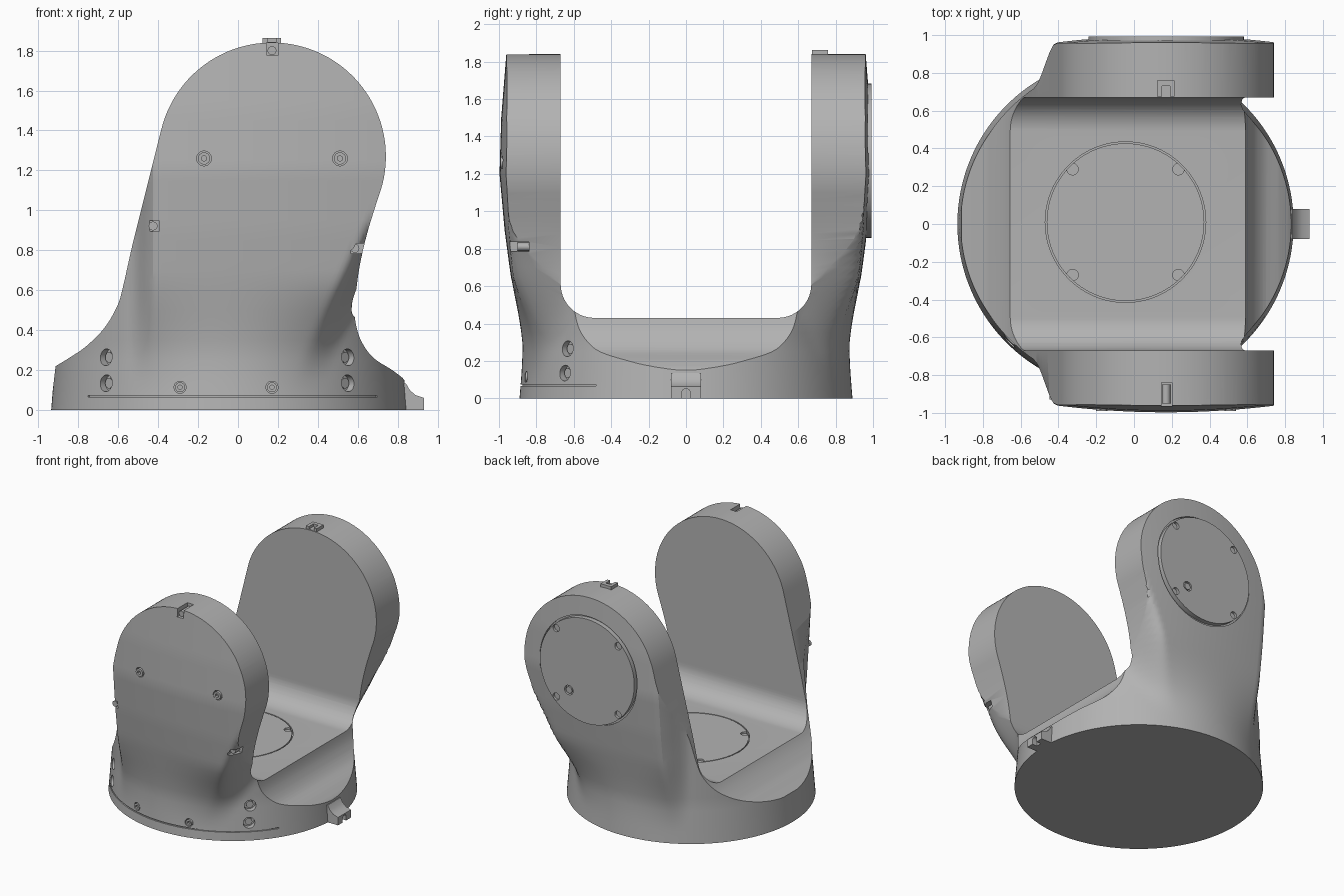
import bpy, bmesh, math
from mathutils import Vector

scene = bpy.context.scene
if "Cube" in bpy.data.objects:
    bpy.data.objects.remove(bpy.data.objects["Cube"], do_unlink=True)

gray = bpy.data.materials.new("cast gray")
gray.use_nodes = True
gray.diffuse_color = (0.45, 0.45, 0.45, 1)
gray.node_tree.nodes["Principled BSDF"].inputs["Base Color"].default_value = (0.45, 0.45, 0.45, 1)

CX, HX, HZ, HR = -0.045, 0.17, 1.27, 0.57   # base centre, head centre and radius


def finish(name, bm):
    bmesh.ops.recalc_face_normals(bm, faces=bm.faces)
    mesh = bpy.data.meshes.new(name)
    bm.to_mesh(mesh)
    bm.free()
    ob = bpy.data.objects.new(name, mesh)
    scene.collection.objects.link(ob)
    mesh.materials.append(gray)
    return ob


def prism(name, pts, axis, lo, hi):
    """Extrude a 2D outline along an axis."""
    place = {"x": lambda a, b, t: (t, a, b), "y": lambda a, b, t: (a, t, b),
             "z": lambda a, b, t: (a, b, t)}[axis]
    bm = bmesh.new()
    ends = [[bm.verts.new(place(a, b, t)) for a, b in pts] for t in (lo, hi)]
    bm.faces.new(ends[0])
    bm.faces.new(ends[1])
    n = len(pts)
    for i in range(n):
        j = (i + 1) % n
        bm.faces.new((ends[0][i], ends[0][j], ends[1][j], ends[1][i]))
    return finish(name, bm)


def box(name, x0, x1, y0, y1, z0, z1):
    return prism(name, [(x0, y0), (x1, y0), (x1, y1), (x0, y1)], "z", z0, z1)


def rod(name, start, end, r, sides=32):
    start, end = Vector(start), Vector(end)
    d = end - start
    bm = bmesh.new()
    bmesh.ops.create_cone(bm, cap_ends=True, segments=sides, radius1=r, radius2=r, depth=d.length)
    bm.transform(d.to_track_quat("Z", "Y").to_matrix().to_4x4())
    bmesh.ops.translate(bm, verts=bm.verts, vec=(start + end) / 2)
    return finish(name, bm)


def arc(cx, cy, r, a0, a1, n):
    return [(cx + r * math.cos(math.radians(a0 + (a1 - a0) * i / n)),
             cy + r * math.sin(math.radians(a0 + (a1 - a0) * i / n))) for i in range(n + 1)]


def spline(pts, steps=5):
    """Smooth curve through the points."""
    p = [Vector(q) for q in pts]
    p = [2 * p[0] - p[1]] + p + [2 * p[-1] - p[-2]]
    out = []
    for a, b, c, d in zip(p, p[1:], p[2:], p[3:]):
        for k in range(steps):
            t = k / steps
            out.append(tuple(0.5 * (2 * b + (c - a) * t + (2 * a - 5 * b + 4 * c - d) * t * t
                                    + (3 * b - a - 3 * c + d) * t ** 3)))
    return out + [tuple(p[-2])]


def interp(table, z):
    for (z0, v0), (z1, v1) in zip(table, table[1:]):
        if z <= z1:
            return v0 + (v1 - v0) * max(0, z - z0) / (z1 - z0)
    return table[-1][1]


def smooth(t):
    t = min(1, max(0, t))
    return t * t * (3 - 2 * t)


def base_radius(z):
    return 0.89 - 0.08 * min(z, 0.3)


def outer_y(x, z):
    """Half depth: round at the foot, blending to the domed arm face above."""
    c = math.sqrt(max(0.0001, base_radius(z) ** 2 - (x - CX) ** 2))
    f = interp([(0, .89), (.3, .9), (.6, .93), (.9, .97), (1.2, .997), (1.5, .988), (1.85, .96)], z)
    f -= 0.035 * ((x - HX) / HR) ** 2
    right = interp([(0, .2), (.3, .33), (.75, .55), (1.1, .74), (1.4, .95)], z)
    w = smooth(1 - (-0.41 - x) / 0.12) * smooth(1 - (x - right) / 0.17)
    return c + (f - c) * w * smooth((z - 0.08) / 0.6)


def boolean(target, other, mode):
    mod = target.modifiers.new("cut", "BOOLEAN")
    mod.operation, mod.object, mod.solver = mode, other, "EXACT"
    bpy.context.view_layer.objects.active = target
    bpy.ops.object.modifier_apply(modifier=mod.name)
    bpy.data.objects.remove(other, do_unlink=True)


# Lofted outer skin of the yoke
bm = bmesh.new()
rings, N = [], 110
levels = [i * 0.05 for i in range(39)]
for z in levels:
    xs = [CX - base_radius(z) * math.cos(math.pi * (i + 0.15) / (N + 0.3)) for i in range(N + 1)]
    half = [(x, outer_y(x, z)) for x in xs]
    ring = [(x, -y) for x, y in half] + [(x, y) for x, y in reversed(half)]
    rings.append([bm.verts.new((x, y, z)) for x, y in ring])
for a, b in zip(rings, rings[1:]):
    for i in range(len(a)):
        j = (i + 1) % len(a)
        bm.faces.new((a[i], a[j], b[j], b[i]))
bm.faces.new(rings[0])
bm.faces.new(rings[-1])
yoke = finish("yoke_body", bm)

# Front outline: flared foot, waist and round head
right_side = spline([(.86, 0), (.845, .13), (.78, .195), (.68, .26), (.62, .34), (.59, .43),
                     (.585, .52), (.605, .7), (.645, .88), (.70, 1.06)])
left_side = spline([(-.39, 1.38), (-.46, 1.1), (-.53, .82), (-.575, .62), (-.605, .52), (-.67, .41),
                    (-.76, .32), (-.84, .265), (-.913, .22)])
outline = [(.87, -.1)] + right_side + arc(HX, HZ, HR, -17, 166, 64) + left_side + [(-.95, -.1)]
boolean(yoke, prism("outline", outline, "y", -1.2, 1.2), "INTERSECT")

# Channel between the arms
channel = [(-.67, 2.2)] + arc(-.49, .61, .18, 180, 270, 14) + arc(.49, .61, .18, 270, 360, 14) + [(.67, 2.2)]
boolean(yoke, prism("channel", channel, "x", -1.3, 1.3), "DIFFERENCE")

# Small cuts and the fasteners that sit in them
cutters, parts = [], []


def screw(name, x, z, r, side=-1, y=None, proud=0.004):
    y = outer_y(x, z) if y is None else y
    cutters.append(rod("pocket", (x, side * (y - .025), z), (x, side * (y + .1), z), r))
    head = rod(name, (x, side * (y - .04), z), (x, side * (y + proud), z), r * 0.82, 24)
    boolean(head, rod("socket", (x, side * (y - .012), z), (x, side * (y + .1), z), r * 0.4, 6), "DIFFERENCE")
    parts.append(head)


for x in (-.17, .51):
    screw("arm_bolt", x, 1.26, .037, proud=.008)
for x in (-.29, .17):
    screw("foot_screw", x, .115, .03)

# Round countersunk holes at the foot
for x in (-.66, .55):
    for z in (.265, .135):
        p = Vector((x, -outer_y(x, z), z))
        d = Vector((x - CX, p.y, 0)).normalized()
        cutters.append(rod("hole", p - d * .04, p + d * .1, .042))
        parts.append(rod("hole_plug", p - d * .06, p - d * .02, .026))

# Seam line around the front of the foot
seam = arc(CX, 0, .93, 217, 327, 50) + arc(CX, 0, .875, 327, 217, 50)
cutters.append(prism("seam", seam, "z", .066, .075))

# Side notches and top slot of the front arm
cutters.append(box("notch", -.47, -.395, -1.1, -.90, .895, .95))
cutters.append(box("notch", .565, .75, -.94, -.84, .785, .835))
cutters.append(box("slot", .145, .2, -1.1, -.84, 1.775, 1.95))
for name, x, y, z in (("notch_screw", -.425, -.93, .922), ("notch_screw", .585, -.90, .81),
                      ("slot_screw", HX, -.95, 1.80)):
    parts.append(rod(name, (x, y + .1, z), (x, y, z), .022, 24))

# Round cover on the channel floor
FX, FY = -.045, .01
cutters.append(rod("cover_pocket", (FX, FY, .405), (FX, FY, .55), .425, 96))
floor_cover = rod("floor_cover", (FX, FY, .39), (FX, FY, .43), .417, 96)
for sx in (-1, 1):
    for sy in (-1, 1):
        x, y = FX + sx * .28, FY + sy * .28
        boolean(floor_cover, rod("pocket", (x, y, .415), (x, y, .5), .03), "DIFFERENCE")
parts.append(floor_cover)

# Round cover on the back arm
cutters.append(rod("cover_pocket", (HX, .955, HZ), (HX, 1.1, HZ), .425, 96))
back_cover = rod("back_cover", (HX, .93, HZ), (HX, .992, HZ), .412, 96)
for sx in (-1, 1):
    for sz in (-1, 1):
        x, z = HX + sx * .27, HZ + sz * .27
        boolean(back_cover, rod("pocket", (x, .972, z), (x, 1.1, z), .028), "DIFFERENCE")
boolean(back_cover, rod("pocket", (.33, .97, 1.08), (.33, 1.1, 1.08), .037), "DIFFERENCE")
parts += [back_cover, rod("cover_bolt", (.33, .96, 1.08), (.33, .99, 1.08), .026, 24)]

# Latch tab on the left of the foot
tab = prism("latch_tab", [(.78, 0), (.93, 0), (.93, .062), (.89, .075), (.86, .1), (.84, .135), (.78, .135)],
            "y", -.08, .08)
boolean(tab, prism("slot", [(.022, -.1)] + arc(0, .03, .022, 0, 180, 12) + [(-.022, -.1)], "x", .89, 1.1),
        "DIFFERENCE")
parts.append(tab)

# Sight tab on top of the back arm
sight = box("sight_tab", .122, .215, .675, .76, 1.78, 1.863)
boolean(sight, box("slot", .147, .19, .6, .73, 1.842, 1.95), "DIFFERENCE")
parts.append(sight)

for cutter in cutters:
    boolean(yoke, cutter, "DIFFERENCE")

# Smooth shading with sharp edges kept
bpy.ops.object.select_all(action="DESELECT")
for ob in [yoke] + parts:
    ob.select_set(True)
bpy.context.view_layer.objects.active = yoke
bpy.ops.object.shade_smooth_by_angle(angle=math.radians(30))
